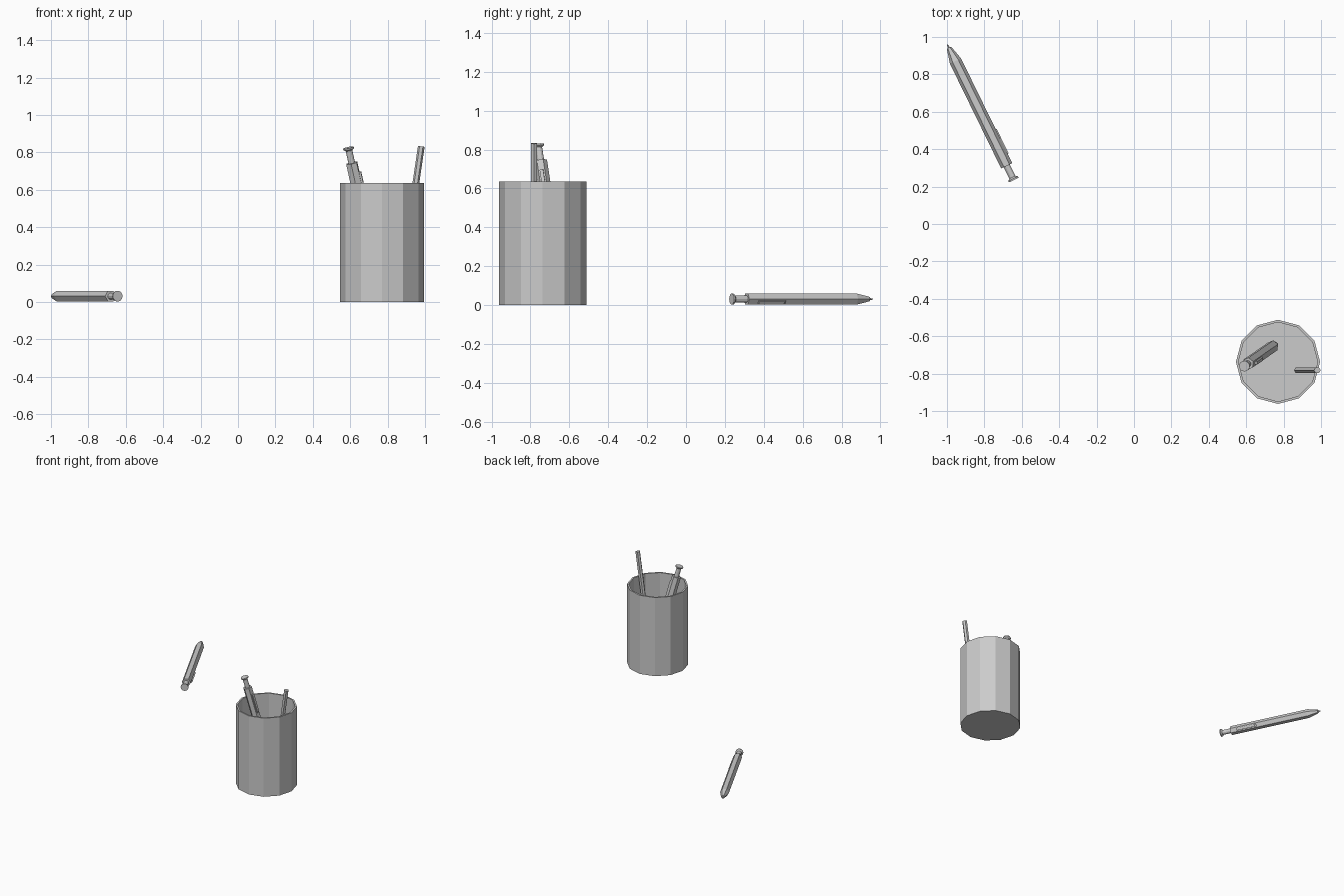
import bpy
import bmesh
from math import sin, cos, pi
from mathutils import Matrix, Vector

if "Cube" in bpy.data.objects:
    bpy.data.objects.remove(bpy.data.objects["Cube"])


def make_object(name, bm, frame):
    bmesh.ops.recalc_face_normals(bm, faces=bm.faces)
    mesh = bpy.data.meshes.new(name)
    bm.to_mesh(mesh)
    bm.free()
    ob = bpy.data.objects.new(name, mesh)
    ob.matrix_world = frame
    bpy.context.collection.objects.link(ob)
    return ob


def lathe(name, profile, sides, frame, phase=0.0):
    """Turn (radius, height) points around local z, capped at both ends."""
    bm = bmesh.new()
    rings = [[bm.verts.new((r * cos(phase + 2 * pi * i / sides),
                            r * sin(phase + 2 * pi * i / sides), z))
              for i in range(sides)] for r, z in profile]
    for a, b in zip(rings, rings[1:]):
        for i in range(sides):
            j = (i + 1) % sides
            bm.faces.new((a[i], a[j], b[j], b[i]))
    bm.faces.new(rings[0])
    bm.faces.new(rings[-1])
    return make_object(name, bm, frame)


def axis_frame(start, end, side):
    """Local z runs start to end, local x points towards side."""
    start, z = Vector(start), (Vector(end) - Vector(start)).normalized()
    x = Vector(side)
    x = (x - z * x.dot(z)).normalized()
    frame = Matrix((x, z.cross(x), z)).transposed().to_4x4()
    frame.translation = start
    return frame


def click_pen(name, button_end, tip, clip_side):
    frame = axis_frame(button_end, tip, clip_side)
    # push button with its flared cap
    lathe(name + "_button", [(0.029, 0), (0.029, 0.008), (0.018, 0.016), (0.018, 0.09)],
          12, frame)
    # hexagonal barrel tapering to the writing point
    lathe(name + "_barrel", [(0.033, 0.085), (0.033, 0.708), (0.013, 0.787)],
          6, frame, pi / 6)
    lathe(name + "_point", [(0.007, 0.78), (0.003, 0.807)], 8, frame)
    # pocket clip on one flat of the barrel
    bm = bmesh.new()
    outline = [(0.026, 0.14), (0.039, 0.14), (0.039, 0.285), (0.026, 0.30)]
    face = bm.faces.new([bm.verts.new((x, -0.009, z)) for x, z in outline])
    out = bmesh.ops.extrude_face_region(bm, geom=[face])["geom"]
    bmesh.ops.translate(bm, vec=(0, 0.018, 0),
                        verts=[v for v in out if isinstance(v, bmesh.types.BMVert)])
    make_object(name + "_clip", bm, frame)


# open cup
lathe("cup", [(0.225, 0), (0.225, 0.635), (0.212, 0.635), (0.212, 0.013)],
      12, Matrix.Translation((0.77, -0.737, 0)))

# pens: one lying on the table, one leaning in the cup
click_pen("loose_pen", (-0.643, 0.235, 0.031), (-0.998, 0.96, 0.031), (0.778, 0.381, -0.5))
click_pen("cup_pen", (0.59, -0.76, 0.825), (0.762, -0.64, 0.045), (1, -0.1, 0))

# hexagonal pencil standing point down in the cup
lathe("pencil", [(0.018, 0), (0.018, 0.73), (0.003, 0.81)], 6,
      axis_frame((0.98, -0.782, 0.832), (0.86, -0.782, 0.02), (0, 1, 0)), pi / 6)
